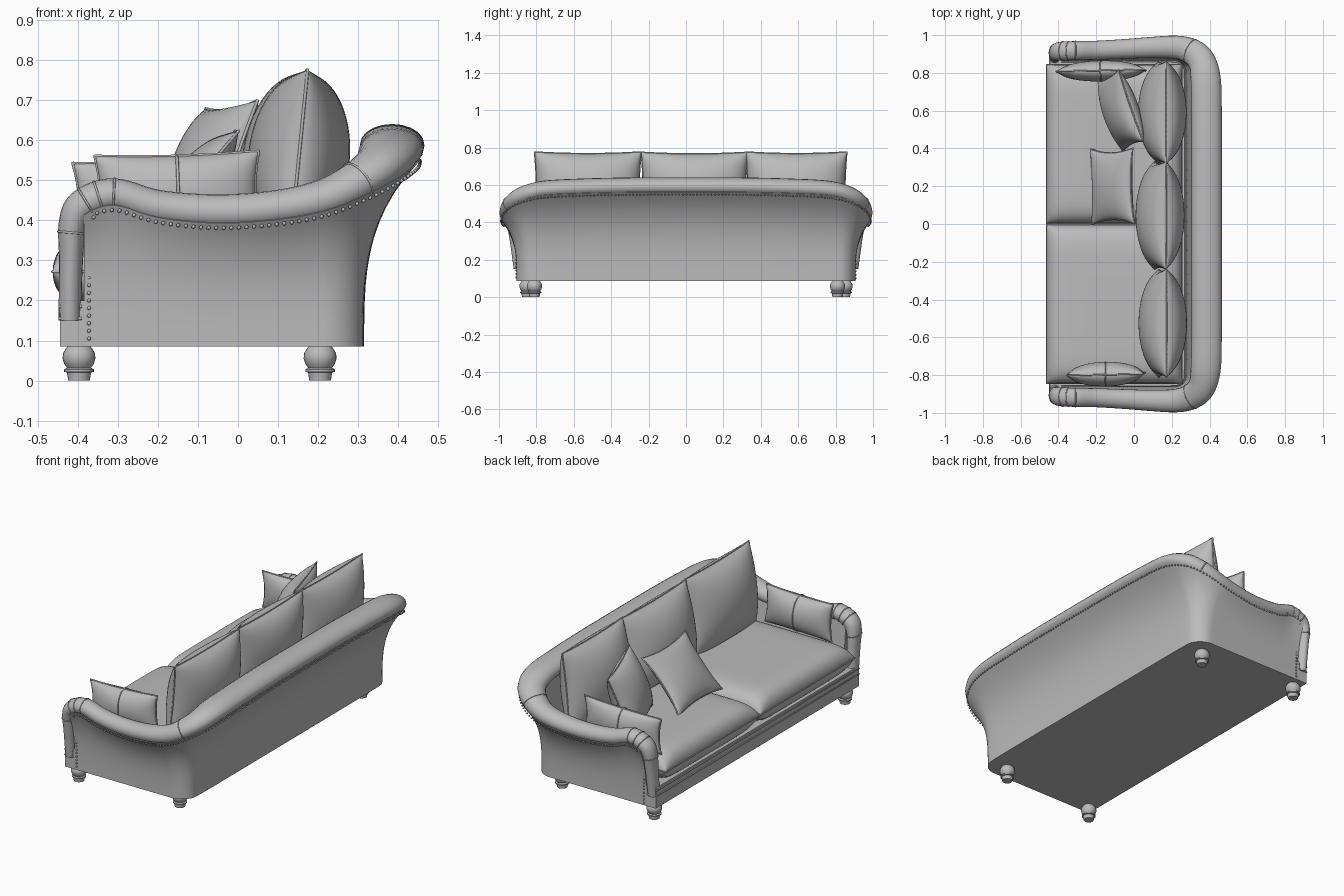
import bpy, bmesh, math
from mathutils import Vector, Matrix

if "Cube" in bpy.data.objects:
    bpy.data.objects.remove(bpy.data.objects["Cube"])

mat = bpy.data.materials.new("grey_fabric")
mat.use_nodes = True
GREY = (0.5, 0.5, 0.5, 1)
mat.diffuse_color = GREY
mat.node_tree.nodes["Principled BSDF"].inputs["Base Color"].default_value = GREY
UP = Vector((0, 0, 1))


def finish(name, bm, angle=50):
    bmesh.ops.remove_doubles(bm, verts=bm.verts, dist=1e-5)
    bmesh.ops.recalc_face_normals(bm, faces=bm.faces)
    me = bpy.data.meshes.new(name)
    bm.to_mesh(me)
    bm.free()
    ob = bpy.data.objects.new(name, me)
    bpy.context.collection.objects.link(ob)
    me.materials.append(mat)
    bpy.ops.object.select_all(action='DESELECT')
    bpy.context.view_layer.objects.active = ob
    ob.select_set(True)
    bpy.ops.object.shade_smooth_by_angle(angle=math.radians(angle))
    return ob


def loft(name, rings, angle=50):
    """Skin closed rings of equal length and cap both ends."""
    bm = bmesh.new()
    rows = [[bm.verts.new(p) for p in r] for r in rings]
    n = len(rows[0])
    for a, b in zip(rows, rows[1:]):
        for i in range(n):
            j = (i + 1) % n
            bm.faces.new((a[i], a[j], b[j], b[i]))
    bm.faces.new(rows[0])
    bm.faces.new(rows[-1])
    return finish(name, bm, angle)


def cord(name, pts, r=0.004, closed=True):
    cu = bpy.data.curves.new(name, 'CURVE')
    cu.dimensions = '3D'
    cu.bevel_depth = r
    cu.bevel_resolution = 1
    sp = cu.splines.new('POLY')
    sp.points.add(len(pts) - 1)
    for q, p in zip(sp.points, pts):
        q.co = (*p, 1)
    sp.use_cyclic_u = closed
    cu.materials.append(mat)
    ob = bpy.data.objects.new(name, cu)
    bpy.context.collection.objects.link(ob)


def cushion(name, c, u_dir, v_dir, hu, hv, thick, n=2, pinch=0.06, band=False, res=28):
    """Two bulging panels joined along a corded rim."""
    u_dir, v_dir, c = Vector(u_dir).normalized(), Vector(v_dir), Vector(c)
    v_dir = (v_dir - u_dir * v_dir.dot(u_dir)).normalized()
    w_dir = u_dir.cross(v_dir)
    ts = [math.sin(math.pi * (i / res - 0.5)) for i in range(res + 1)]

    def point(u, v, side):
        h = max(0, (1 - abs(u) ** n) * (1 - abs(v) ** n)) ** 0.5
        x = u * hu * (1 - pinch * (1 - v * v))
        y = v * hv * (1 - pinch * (1 - u * u))
        return c + u_dir * x + v_dir * y + w_dir * (side * thick * h)

    bm = bmesh.new()
    for side in (-1, 1):
        g = [[bm.verts.new(point(u, v, side)) for v in ts] for u in ts]
        for i in range(res):
            for j in range(res):
                bm.faces.new((g[i][j], g[i + 1][j], g[i + 1][j + 1], g[i][j + 1]))
    finish(name, bm, 75)
    rim = [(t, -1) for t in ts] + [(1, t) for t in ts[1:]]
    rim += [(-a, -b) for a, b in rim]
    cord(name + "_piping", [point(a, b, 0) for a, b in rim])
    if band:
        loop = [point(0, t, 1) for t in ts] + [point(0, -t, -1) for t in ts]
        cord(name + "_band", loop)


# Rolled arm and back: x, y, z, outward angle, half width, half depth
half = [
    (-.42, .885, .15, 90, .036, .028), (-.417, .9, .3, 90, .042, .03),
    (-.412, .91, .39, 90, .047, .036), (-.385, .915, .438, 90, .05, .042),
    (-.31, .918, .463, 90, .05, .042), (-.2, .92, .433, 90, .05, .043),
    (-.05, .927, .42, 90, .052, .045), (.1, .935, .43, 90, .056, .046),
    (.22, .935, .455, 88, .062, .05), (.3, .915, .497, 65, .068, .052),
    (.355, .865, .54, 38, .074, .052), (.38, .76, .572, 10, .08, .05),
    (.385, .55, .584, 2, .08, .05), (.385, .25, .59, 0, .08, .05),
]
keys = [Vector(k) for k in half]
keys += [Vector((k[0], -k[1], k[2], -k[3], k[4], k[5])) for k in reversed(half)]


def spline(ks, steps=7):
    out = []
    for i in range(len(ks) - 1):
        p0, p1, p2, p3 = ks[max(i - 1, 0)], ks[i], ks[i + 1], ks[min(i + 2, len(ks) - 1)]
        for s in range(steps):
            t = s / steps
            out.append(0.5 * (2 * p1 + (p2 - p0) * t + (2 * p0 - 5 * p1 + 4 * p2 - p3) * t * t
                              + (3 * p1 - p0 - 3 * p2 + p3) * t ** 3))
    return out + [ks[-1]]


path = spline(keys)
centres = [Vector(p[:3]) for p in path]
outs = [Vector((math.cos(math.radians(p[3])), math.sin(math.radians(p[3])), 0)) for p in path]


def roll_ring(i, grow=1.0, n=20):
    t = centres[min(i + 1, len(path) - 1)] - centres[max(i - 1, 0)]
    b = t.cross(outs[i]).normalized()
    angs = [2 * math.pi * k / n for k in range(n)]
    return [centres[i] + grow * (outs[i] * path[i][4] * math.cos(a) + b * path[i][5] * math.sin(a))
            for a in angs]


last = len(path) - 1
loft("rolled_arms_and_back", [roll_ring(i) for i in range(last + 1)])
for i in (12, 22, 25, 28, 63):          # seams and pleats, both sides
    for k in (i, last - i):
        cord("roll_seam", roll_ring(k, 1.0), 0.003)


# Upholstered shell: flares from a round-cornered plan up to the roll
def base_point(i):
    p, o = centres[i], outs[i]
    y = max(-.805, min(.805, p.y))
    return Vector((min(p.x, .215), y, .085)) + o * .1


def seam_point(i):
    return centres[i] + outs[i] * path[i][4] * .86 - UP * path[i][5] * .6


def shell_ring(i):
    a, s = base_point(i), seam_point(i)
    ring = []
    for k in range(13):
        t = k / 12
        p = a.lerp(s, t ** 3.2)
        p.z = a.z + (s.z - a.z) * t
        ring.append(p)
    inner = centres[i] - outs[i] * path[i][4] * .8
    foot = a - outs[i] * .055
    foot.z = .15
    return ring + [centres[i].copy(), inner, inner.lerp(foot, .5), foot]


span = range(21, last - 20)
loft("outer_shell", [shell_ring(i) for i in span])

# Seat base with front rail
plan = [base_point(i) for i in span]
plan = [Vector((-.445, .905, .085))] + plan + [Vector((-.445, -.905, .085))]
loft("seat_base", [plan, [p + UP * .115 for p in plan]], 40)
for z in (.155, .185):
    cord("rail_trim", [(-.39, -.906, z), (-.446, -.906, z), (-.446, .906, z), (-.39, .906, z)],
         .004, False)

# Nail heads along the seam and down the front of each arm
trail = [Vector((-.372, .908, .1 + .01 * k)) for k in range(28)]
trail += [seam_point(i) - UP * .012 for i in range(24, last - 23)]
trail += [Vector((p.x, -p.y, p.z)) for p in reversed(trail[:28])]
bm = bmesh.new()
gap = 0
for a, b in zip(trail, trail[1:]):
    d = (b - a).length
    while gap < d:
        bmesh.ops.create_icosphere(bm, subdivisions=1, radius=.0055,
                                   matrix=Matrix.Translation(a.lerp(b, gap / d)))
        gap += .019
    gap -= d
finish("nail_heads", bm, 80)

# Seat cushions
for s, side in ((1, "left"), (-1, "right")):
    cushion("seat_cushion_" + side, (-.105, s * .424, .272), (1, 0, 0), (0, 1, 0),
            .358, .42, .09, n=9, pinch=0)

# Back pillows
for y, x, w, lean in ((.59, .15, .27, .02), (.045, .138, .285, .03), (-.525, .152, .285, .02)):
    cushion("back_pillow", (x, y, .555), (0, 1, 0), (lean, 0, .2), w, .222, .127, pinch=.04)

# Arm pillows with a centre band
cushion("arm_pillow_left", (-.175, .81, .45), (1, .02, .03), (0, .03, 1), .235, .1, .055, band=True)
cushion("arm_pillow_right", (-.15, -.795, .462), (1, .02, .03), (0, -.03, 1), .205, .105, .065, band=True)

# Loose throw pillows leaning on the back
cushion("throw_pillow_low", (-.115, .2, .49), (.02, -1, 0), (.22, 0, .26), .2, .175, .055, pinch=.12)
cushion("throw_pillow_high", (-.07, .6, .525), (.13, -.38, .02), (.11, .04, .32), .2, .175, .085, pinch=.08)

# Turned feet
profile = [(.027, 0), (.03, .02), (.037, .022), (.037, .028), (.03, .032), (.037, .042),
           (.041, .055), (.04, .068), (.033, .08), (.025, .09)]
for x, y in ((-.397, .85), (.205, .81)):
    for s in (1, -1):
        rings = [[Vector((x + r * math.cos(k * math.pi / 12), s * y + r * math.sin(k * math.pi / 12), z))
                  for k in range(24)] for r, z in profile]
        loft("foot", rings, 45)
